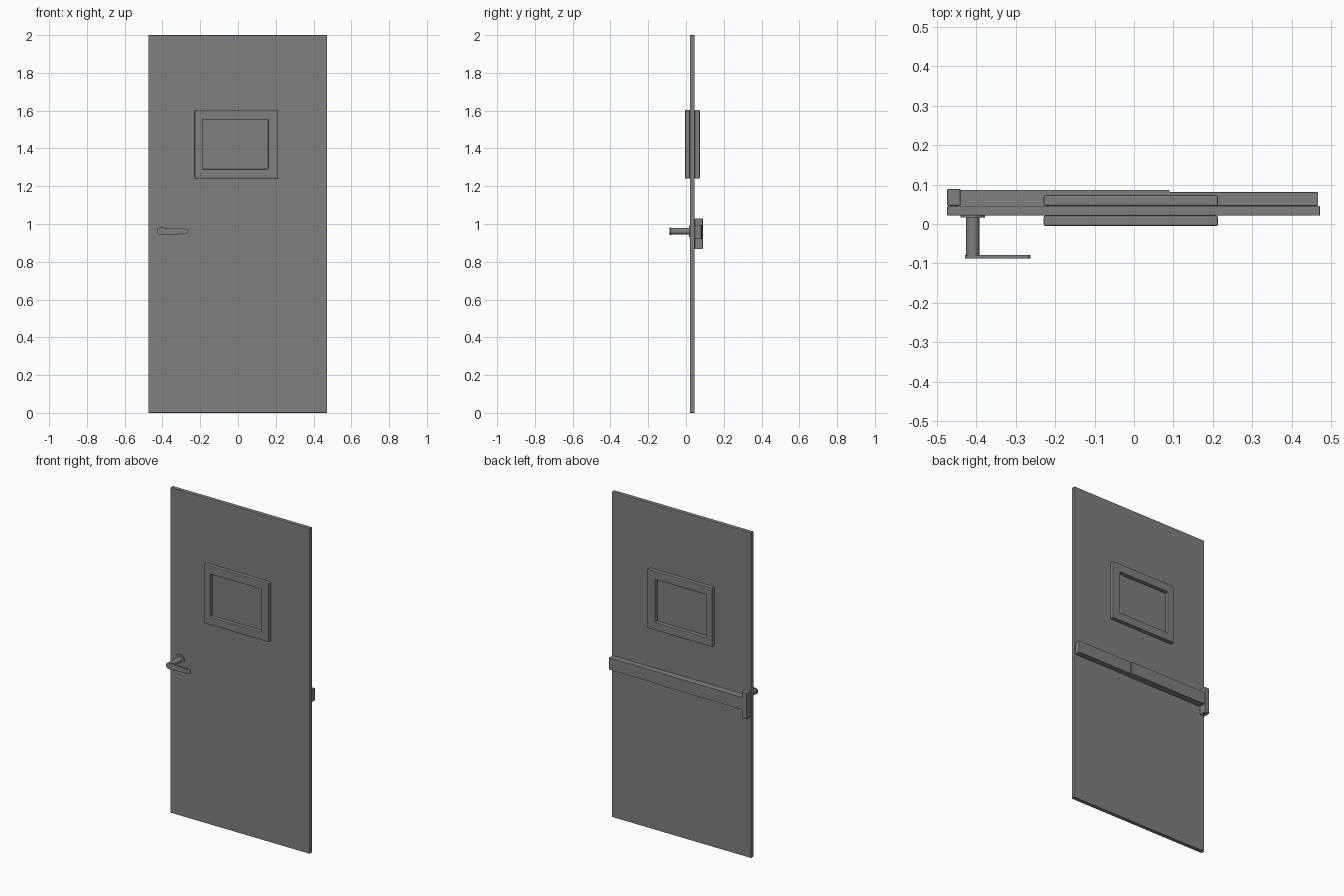
import bpy
import bmesh
import math
from mathutils import Matrix

cube = bpy.data.objects.get("Cube")
if cube:
    bpy.data.objects.remove(cube, do_unlink=True)

grey = bpy.data.materials.new("plain grey")
grey.use_nodes = True
colour = (0.216, 0.216, 0.216, 1)
grey.diffuse_color = colour
grey.node_tree.nodes["Principled BSDF"].inputs["Base Color"].default_value = colour


def finish(name, bm, bevel=0):
    bmesh.ops.recalc_face_normals(bm, faces=bm.faces)
    mesh = bpy.data.meshes.new(name)
    bm.to_mesh(mesh)
    bm.free()
    mesh.materials.append(grey)
    obj = bpy.data.objects.new(name, mesh)
    bpy.context.collection.objects.link(obj)
    if bevel:
        mod = obj.modifiers.new("edge", "BEVEL")
        mod.width = bevel
        mod.segments = 2
        mod.limit_method = "ANGLE"
    return obj


def box(name, x, y, z, bevel=0):
    bm = bmesh.new()
    bmesh.ops.create_cube(bm, size=1)
    for v in bm.verts:
        v.co = [r[0] + (c + 0.5) * (r[1] - r[0]) for c, r in zip(v.co, (x, y, z))]
    return finish(name, bm, bevel)


def extrude_y(name, loops, y0, y1, bevel=0):
    """Extrude one outline, or the ring between two matching outlines, along y."""
    bm = bmesh.new()
    rings = [[bm.verts.new((x, y0, z)) for x, z in loop] for loop in loops]
    n = len(rings[0])
    if len(rings) == 1:
        bm.faces.new(rings[0])
    else:
        for i in range(n):
            j = (i + 1) % n
            bm.faces.new((rings[0][i], rings[0][j], rings[1][j], rings[1][i]))
    out = bmesh.ops.extrude_face_region(bm, geom=bm.faces[:])
    for v in out["geom"]:
        if isinstance(v, bmesh.types.BMVert):
            v.co.y = y1
    return finish(name, bm, bevel)


def rect(x0, x1, z0, z1):
    return [(x0, z0), (x1, z0), (x1, z1), (x0, z1)]


def cylinder(name, x, z, radius, y0, y1, sides):
    bm = bmesh.new()
    place = Matrix.Translation((x, (y0 + y1) / 2, z)) @ Matrix.Rotation(math.pi / 2, 4, "X")
    bmesh.ops.create_cone(bm, cap_ends=True, segments=sides, radius1=radius,
                          radius2=radius, depth=y1 - y0, matrix=place)
    return finish(name, bm)


# Door leaf
FRONT, BACK = 0.021, 0.046
box("door_leaf", (-0.474, 0.472), (FRONT, BACK), (0, 2), 0.003)

# Window surrounds on both faces
window = [rect(-0.229, 0.213, 1.241, 1.604), rect(-0.187, 0.16, 1.29, 1.553)]
extrude_y("front_window_frame", window, -0.005, FRONT, 0.004)
extrude_y("back_window_frame", window, BACK, 0.073, 0.004)

# Push bar on the back
box("push_bar", (-0.44, 0.09), (BACK, 0.086), (0.92, 0.995))
box("push_bar_rail", (0.09, 0.467), (BACK, 0.081), (0.92, 0.995), 0.002)
box("latch_box", (-0.474, -0.44), (BACK, 0.089), (0.868, 1.03), 0.003)

# Lever handle on the front
HX, HZ = -0.409, 0.961
rosette = cylinder("handle_rosette", HX, HZ, 0.031, 0.016, FRONT, 24)
neck = cylinder("handle_neck", HX, HZ, 0.017, -0.08, 0.016, 16)


def arc(cx, radius, start):
    return [(cx + radius * math.cos(math.radians(start + a)),
             HZ + radius * math.sin(math.radians(start + a))) for a in range(0, 181, 20)]


outline = arc(HX, 0.02, 90) + arc(-0.276, 0.0135, -90)
lever = extrude_y("handle_lever", [outline], -0.087, -0.079)

for obj in (rosette, neck, lever):
    bpy.ops.object.select_all(action="DESELECT")
    obj.select_set(True)
    bpy.context.view_layer.objects.active = obj
    bpy.ops.object.shade_smooth_by_angle(angle=math.radians(35))
